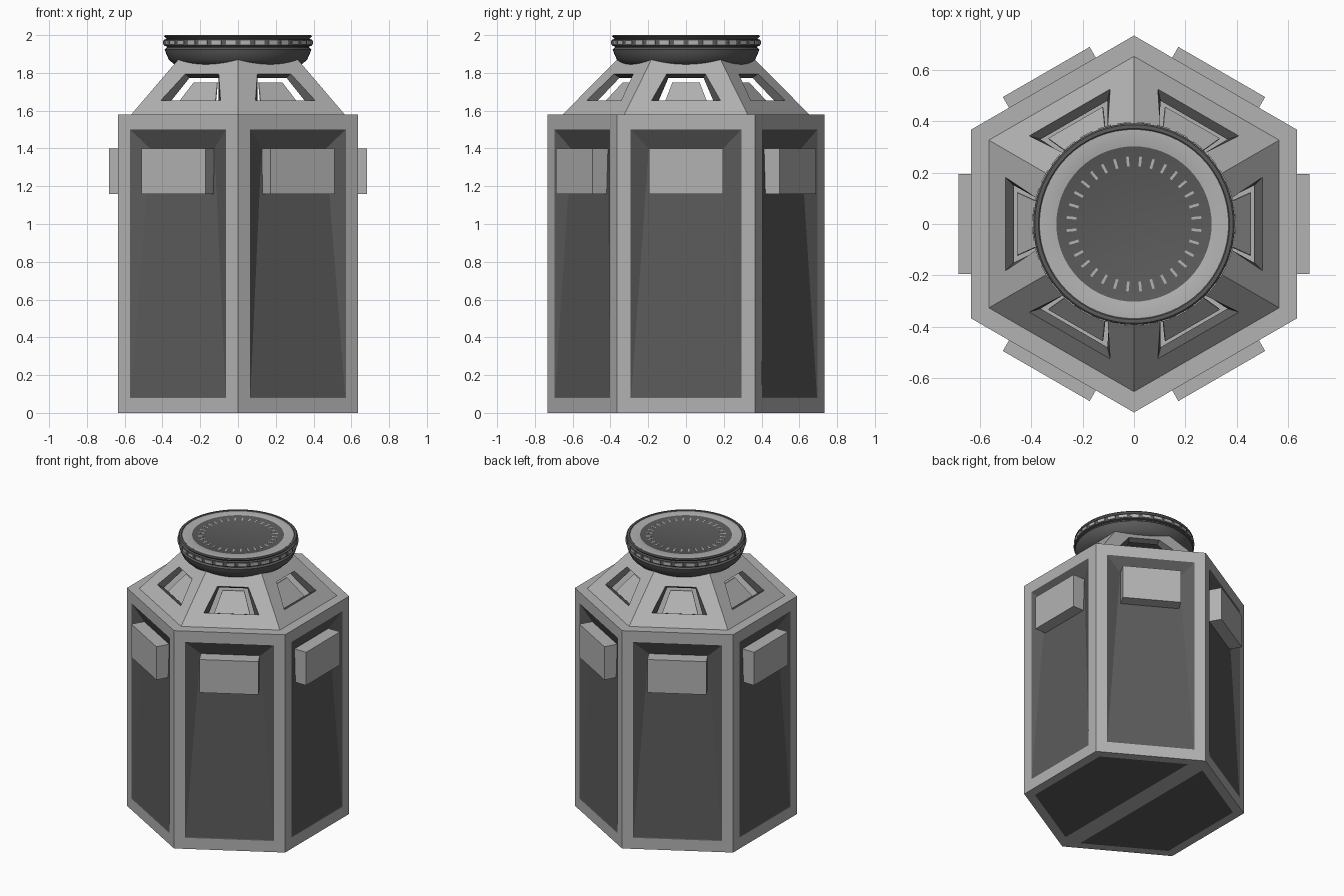
import bpy, bmesh, math
from mathutils import Vector

if "Cube" in bpy.data.objects:
    bpy.data.objects.remove(bpy.data.objects["Cube"])


def material(name, v):
    m = bpy.data.materials.new(name)
    m.diffuse_color = (v, v, v, 1)
    m.use_nodes = True
    m.node_tree.nodes["Principled BSDF"].inputs["Base Color"].default_value = m.diffuse_color
    return m


LIGHT = material("light grey", 0.45)
DARK = material("dark grey", 0.105)
AP = 0.635                      # body apothem
HALF = AP / math.sqrt(3)        # half of a hexagon side


def P(k, u, d, z):
    """Point on side k: u sideways, d outwards, z up."""
    a = math.radians(60 * k)
    return Vector((d * math.cos(a) - u * math.sin(a),
                   d * math.sin(a) + u * math.cos(a), z))


def trapezoid(k, u0, d0, z0, u1, d1, z1):
    return [P(k, -u0, d0, z0), P(k, u0, d0, z0), P(k, u1, d1, z1), P(k, -u1, d1, z1)]


def face(bm, pts, mat=0):
    f = bm.faces.new([bm.verts.new(p) for p in pts])
    f.material_index = mat
    return f


def band(bm, a, b, mat=0):
    n = len(a)
    for i in range(n):
        j = (i + 1) % n
        face(bm, [a[i], a[j], b[j], b[i]], mat)


def hull(bm, pts):
    bmesh.ops.convex_hull(bm, input=[bm.verts.new(p) for p in pts])


def finish(bm, name, mats, weld=True):
    if weld:
        bmesh.ops.remove_doubles(bm, verts=bm.verts[:], dist=0.0003)
    bmesh.ops.recalc_face_normals(bm, faces=bm.faces[:])
    me = bpy.data.meshes.new(name)
    bm.to_mesh(me)
    bm.free()
    for m in mats:
        me.materials.append(m)
    ob = bpy.data.objects.new(name, me)
    bpy.context.collection.objects.link(ob)
    return ob


# Hexagonal body with sloping dark recesses
bm = bmesh.new()
for k in range(6):
    outer = trapezoid(k, HALF, AP, 0, HALF, AP, 1.58)
    opening = trapezoid(k, 0.293, AP, 0.08, 0.293, AP, 1.5)
    inner = trapezoid(k, 0.290, AP - 0.002, 0.085, 0.197, 0.59, 1.4)
    band(bm, outer, opening)
    band(bm, opening, inner, 1)
    face(bm, inner, 1)
face(bm, [P(k, HALF, AP, 1.58) for k in range(6)])
# Underside: two halves with dark panels
halves = []
for start in (1, 4):
    halves.append(face(bm, [P(start + i, HALF, AP, 0) for i in range(4)]))
bmesh.ops.recalc_face_normals(bm, faces=halves)
bmesh.ops.inset_individual(bm, faces=halves, thickness=0.062, use_even_offset=True)
for f in halves:
    f.material_index = 1
finish(bm, "body", [LIGHT, DARK])

# Blocks at the top of each recess
bm = bmesh.new()
for k in range(6):
    hull(bm, trapezoid(k, 0.195, 0.575, 1.16, 0.195, 0.575, 1.4)
         + trapezoid(k, 0.195, 0.683, 1.16, 0.195, 0.683, 1.4))
finish(bm, "side_blocks", [LIGHT], False)


# Sloped hollow shoulder with window openings
def sd(z):
    return 0.565 - 0.855 * (z - 1.58)


bm = bmesh.new()
panes = bmesh.new()
t = 1 / math.sqrt(3)
for k in range(6):
    outer = trapezoid(k, sd(1.58) * t, sd(1.58), 1.58, sd(1.9) * t, sd(1.9), 1.9)
    opening = trapezoid(k, 0.182, sd(1.655), 1.655, 0.102, sd(1.795), 1.795)
    inner = trapezoid(k, 0.150, sd(1.663) - 0.027, 1.64, 0.093, sd(1.797) - 0.027, 1.774)
    band(bm, outer, opening)
    band(bm, opening, inner, 1)
    # Inner panes, set back so a gap stays open around them
    pane = []
    for s in (0.045, 0.052):
        pane += trapezoid(k, 0.122, sd(1.655) - s, 1.62, 0.072, sd(1.785) - s, 1.75)
    hull(panes, pane)
finish(bm, "shoulder", [LIGHT, DARK])
finish(panes, "window_panes", [LIGHT], False)

# Round lid: bowl, grooved rim and flat top
profile = [(0, 1.83), (0.30, 1.83), (0.338, 1.845), (0.366, 1.87), (0.382, 1.905),
           (0.388, 1.925), (0.376, 1.934), (0.376, 1.94), (0.391, 1.944), (0.391, 1.976),
           (0.378, 1.98), (0.392, 1.994), (0.386, 2.0), (0.372, 2.0), (0.368, 1.997),
           (0.302, 1.997), (0.297, 1.995), (0, 1.995)]
SEG = 64
bm = bmesh.new()
vs = [bm.verts.new((r, 0, z)) for r, z in profile]
es = [bm.edges.new(p) for p in zip(vs, vs[1:])]
bmesh.ops.spin(bm, geom=vs + es, cent=(0, 0, 0), axis=(0, 0, 1),
               angle=math.tau, steps=SEG, use_duplicate=False)
bmesh.ops.remove_doubles(bm, verts=bm.verts[:], dist=0.0003)
for f in bm.faces:
    c = f.calc_center_median()
    r = math.hypot(c.x, c.y)
    f.material_index = 0 if c.z > 1.99 and 0.3 < r < 0.3695 else 1
lid = finish(bm, "lid", [LIGHT, DARK])
bpy.context.view_layer.objects.active = lid
lid.select_set(True)
bpy.ops.object.shade_smooth_by_angle(angle=math.radians(28))


# Small parts repeated round the lid: grip blocks and radial ticks
def ring_of_blocks(name, count, half_u, d0, d1, z0, z1):
    b = bmesh.new()
    for i in range(count):
        k = 6 * (i + 0.5) / count
        hull(b, [P(k, u, d, z) for u in (-half_u, half_u) for d in (d0, d1) for z in (z0, z1)])
    finish(b, name, [LIGHT], False)


ring_of_blocks("rim_grips", 32, 0.026, 0.38, 0.396, 1.95, 1.971)
ring_of_blocks("top_ticks", 32, 0.005, 0.225, 0.263, 1.99, 1.9955)
